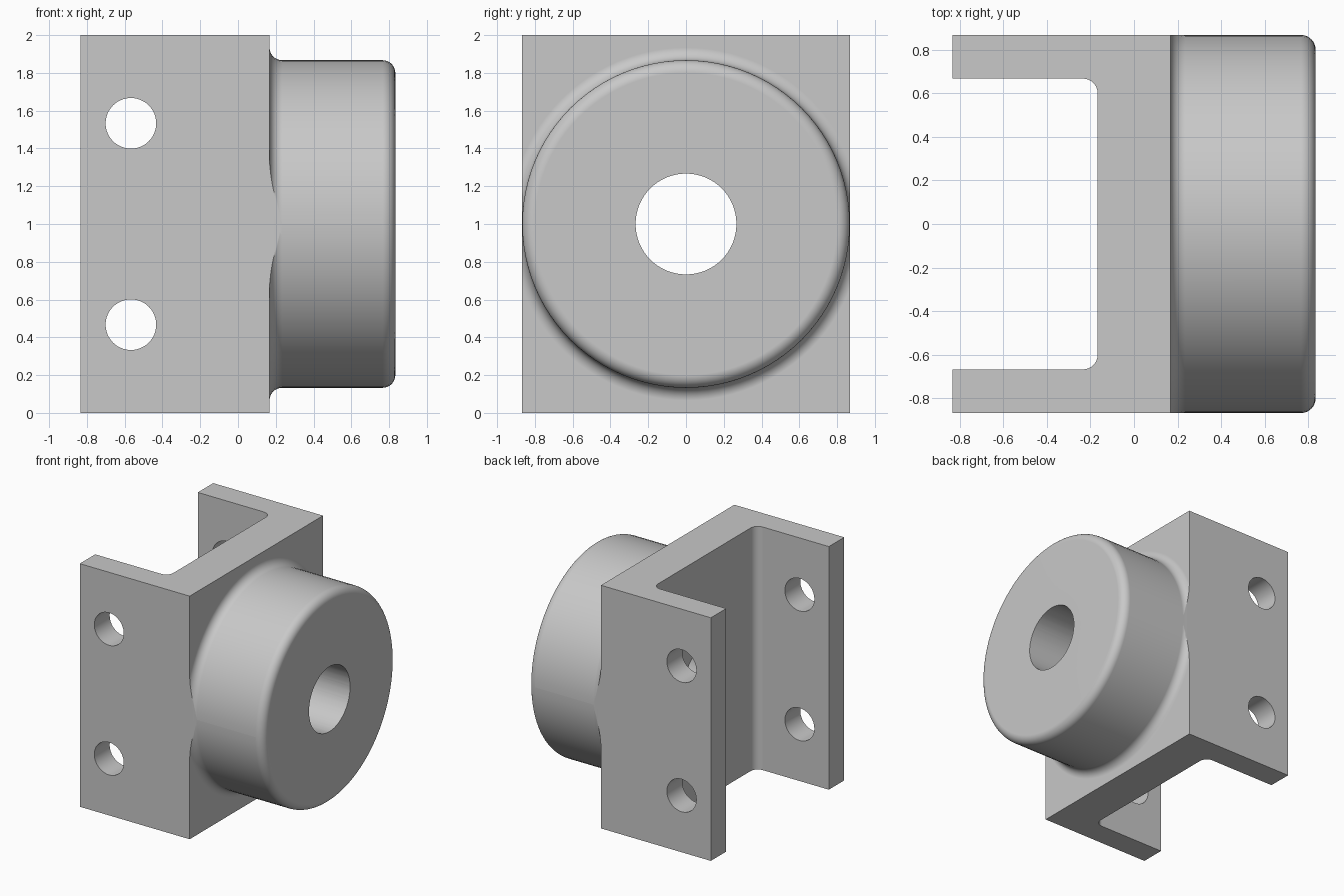
import bpy
import bmesh
from math import pi, sin, cos
from mathutils import Matrix, Vector

old = bpy.data.objects.get("Cube")
if old:
    bpy.data.objects.remove(old, do_unlink=True)

HALF_X, HALF_Y, HEIGHT = 0.833, 0.867, 2.0
MID = HEIGHT / 2
PLATE_X = 0.167          # outer face of the web, its inner face is mirrored
ARM_Y = 0.667            # inner face of the arms
ROUND = 0.067            # every fillet and rounded rim

grey = bpy.data.materials.new("plain grey")
grey.use_nodes = True
grey.diffuse_color = (0.58, 0.58, 0.58, 1)
grey.node_tree.nodes["Principled BSDF"].inputs["Base Color"].default_value = grey.diffuse_color


def make_object(name, bm):
    bmesh.ops.recalc_face_normals(bm, faces=bm.faces)
    mesh = bpy.data.meshes.new(name)
    bm.to_mesh(mesh)
    bm.free()
    mesh.materials.append(grey)
    obj = bpy.data.objects.new(name, mesh)
    bpy.context.collection.objects.link(obj)
    return obj


def arc(cx, cy, start, end, steps=8):
    angles = [start + (end - start) * i / steps for i in range(steps + 1)]
    return [(cx + ROUND * cos(a), cy + ROUND * sin(a)) for a in angles]


def cylinder(name, radius, length, centre, axis, sides=64):
    bm = bmesh.new()
    turn = Vector((0, 0, 1)).rotation_difference(Vector(axis)).to_matrix().to_4x4()
    bmesh.ops.create_cone(bm, cap_ends=True, segments=sides, radius1=radius,
                          radius2=radius, depth=length,
                          matrix=Matrix.Translation(centre) @ turn)
    return make_object(name, bm)


def box(name, size, centre):
    bm = bmesh.new()
    bmesh.ops.create_cube(bm, size=1, matrix=Matrix.Translation(centre) @ Matrix.Diagonal((*size, 1)))
    return make_object(name, bm)


def combine(target, tool, operation):
    mod = target.modifiers.new(operation.lower(), "BOOLEAN")
    mod.operation, mod.solver, mod.object = operation, "EXACT", tool
    bpy.context.view_layer.objects.active = target
    bpy.ops.object.modifier_apply(modifier=mod.name)
    bpy.data.objects.remove(tool, do_unlink=True)


# U-shaped bracket with filleted inner corners, extruded upward
inner = -PLATE_X
outline = [(-HALF_X, -HALF_Y), (PLATE_X, -HALF_Y), (PLATE_X, HALF_Y),
           (-HALF_X, HALF_Y), (-HALF_X, ARM_Y)]
outline += arc(inner - ROUND, ARM_Y - ROUND, pi / 2, 0)
outline += arc(inner - ROUND, ROUND - ARM_Y, 0, -pi / 2)
outline += [(-HALF_X, -ARM_Y)]
bm = bmesh.new()
base = bm.faces.new([bm.verts.new((x, y, 0)) for x, y in outline])
grown = bmesh.ops.extrude_face_region(bm, geom=[base], use_keep_orig=True)
top = [v for v in grown["geom"] if isinstance(v, bmesh.types.BMVert)]
bmesh.ops.translate(bm, verts=top, vec=(0, 0, HEIGHT))
bracket = make_object("mounting_bracket", bm)

# Round boss: flared root, straight wall, rounded rim, turned around x
profile = [(0.08, 0), (0.08, HALF_Y + ROUND)]
profile += arc(PLATE_X + ROUND, HALF_Y + ROUND, pi, 3 * pi / 2)
profile += arc(HALF_X - ROUND, HALF_Y - ROUND, pi / 2, 0)
profile += [(HALF_X, 0)]
bm = bmesh.new()
verts = [bm.verts.new((x, 0, r)) for x, r in profile]
edges = [bm.edges.new(pair) for pair in zip(verts, verts[1:])]
bmesh.ops.spin(bm, geom=verts + edges, cent=(0, 0, 0), axis=(1, 0, 0),
               angle=2 * pi, steps=96)
bmesh.ops.remove_doubles(bm, verts=bm.verts, dist=0.0001)
bmesh.ops.translate(bm, verts=bm.verts, vec=(0, 0, MID))
boss = make_object("boss", bm)

# The flare is cut flush with the bracket's sides
combine(boss, box("side_trim", (3, 2 * HALF_Y, 3), (0, 0, MID)), "INTERSECT")
combine(bracket, boss, "UNION")

# Central bore and the bolt holes through both arms
combine(bracket, cylinder("bore", 0.267, 3, (0, 0, MID), (1, 0, 0)), "DIFFERENCE")
for z in (MID - 0.533, MID + 0.533):
    combine(bracket, cylinder("bolt_hole", 0.134, 3, (-0.567, 0, z), (0, 1, 0), 48), "DIFFERENCE")

# Smooth rounds, flat faces kept flat
bpy.ops.object.select_all(action="DESELECT")
bracket.select_set(True)
bpy.context.view_layer.objects.active = bracket
bpy.ops.object.shade_smooth_by_angle(angle=pi / 6)
weighted = bracket.modifiers.new("flat_faces", "WEIGHTED_NORMAL")
weighted.keep_sharp = True
